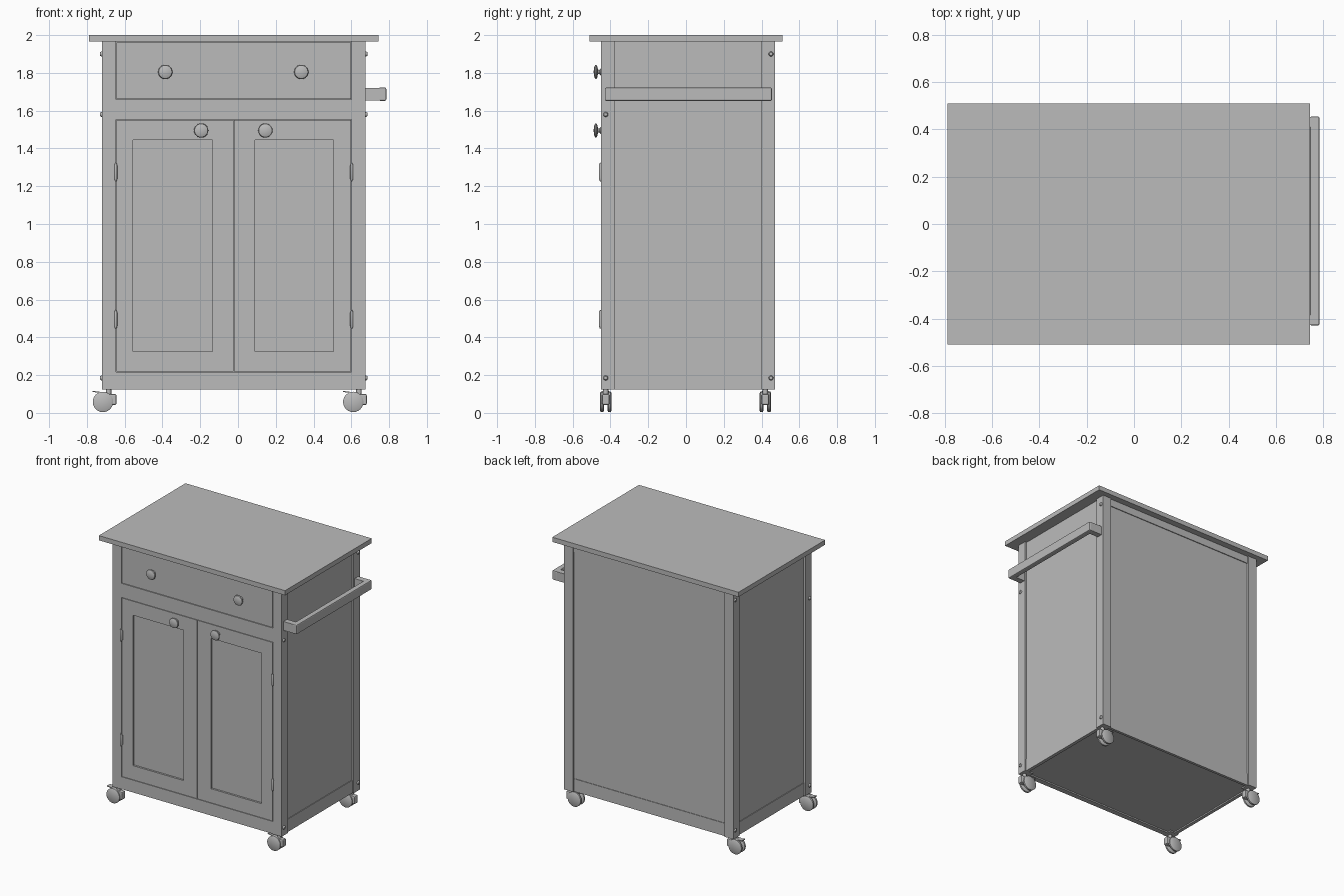
import bpy, bmesh, math
from mathutils import Matrix, Vector

cube = bpy.data.objects.get("Cube")
if cube:
    bpy.data.objects.remove(cube, do_unlink=True)

grey = bpy.data.materials.new("plain_grey")
grey.use_nodes = True
GREY = (0.5, 0.5, 0.5, 1)
grey.diffuse_color = GREY
grey.node_tree.nodes["Principled BSDF"].inputs["Base Color"].default_value = GREY


def finish(name, bm, smooth=False):
    bmesh.ops.recalc_face_normals(bm, faces=bm.faces)
    mesh = bpy.data.meshes.new(name)
    bm.to_mesh(mesh)
    bm.free()
    mesh.materials.append(grey)
    obj = bpy.data.objects.new(name, mesh)
    bpy.context.collection.objects.link(obj)
    if smooth:
        bpy.ops.object.select_all(action="DESELECT")
        obj.select_set(True)
        bpy.context.view_layer.objects.active = obj
        bpy.ops.object.shade_smooth_by_angle(angle=math.radians(35))
    return obj


def box(name, x, y, z, bevel=0):
    """Box from (min, max) pairs on each axis."""
    bm = bmesh.new()
    bmesh.ops.create_cube(bm, size=1)
    for v in bm.verts:
        v.co = Vector([(a + b) / 2 + c * (b - a) for (a, b), c in zip((x, y, z), v.co)])
    if bevel:
        bmesh.ops.bevel(bm, geom=bm.edges[:], offset=bevel, segments=2,
                        profile=0.5, affect="EDGES")
    return finish(name, bm)


def lathe(name, profile, place, axis, steps=24):
    """Turn (radius, distance) points around an axis through place."""
    bm = bmesh.new()
    verts = [bm.verts.new((r, 0, d)) for r, d in profile]
    edges = [bm.edges.new(pair) for pair in zip(verts, verts[1:])]
    bmesh.ops.spin(bm, geom=verts + edges, cent=(0, 0, 0), axis=(0, 0, 1),
                   angle=math.tau, steps=steps)
    bmesh.ops.remove_doubles(bm, verts=bm.verts, dist=0.0001)
    turn = Vector((0, 0, 1)).rotation_difference(Vector(axis)).to_matrix().to_4x4()
    bm.transform(Matrix.Translation(place) @ turn)
    return finish(name, bm, smooth=True)


# Main limits of the cabinet
LEFT, RIGHT, FRONT, BACK = -0.72, 0.675, -0.45, 0.47
BASE, UNDER_TOP, POST = 0.125, 1.965, 0.073
IN_L, IN_R = LEFT + POST, RIGHT - POST
IN_F, IN_B = FRONT + POST, BACK - POST
RAIL_TOP = 0.22

# Worktop and corner posts
box("worktop", (-0.79, 0.745), (-0.51, 0.51), (UNDER_TOP, 2))
for side, x in (("right", (LEFT, IN_L)), ("left", (IN_R, RIGHT))):
    box(f"front_post_{side}", x, (FRONT, IN_F), (BASE, UNDER_TOP))
    box(f"back_post_{side}", x, (IN_B, BACK), (BASE, UNDER_TOP))

# Side panels with lower rails
for side, edge, s in (("right", LEFT, 1), ("left", RIGHT, -1)):
    def inward(a, b):
        return tuple(sorted((edge + s * a, edge + s * b)))
    box(f"side_panel_{side}", inward(0.015, 0.035), (IN_F, IN_B), (RAIL_TOP, UNDER_TOP))
    box(f"side_rail_{side}", inward(0.01, 0.035), (IN_F, IN_B), (BASE, RAIL_TOP))

# Back panel, back rails and floor
box("back_panel", (IN_L, IN_R), (BACK - 0.03, BACK - 0.014), (RAIL_TOP, 1.91))
box("back_top_rail", (IN_L, IN_R), (BACK - 0.03, BACK - 0.008), (1.91, UNDER_TOP))
box("back_bottom_rail", (IN_L, IN_R), (BACK - 0.03, BACK - 0.01), (BASE, RAIL_TOP))
box("floor", (LEFT + 0.02, RIGHT - 0.02), (FRONT + 0.02, BACK - 0.02), (0.135, 0.155))

# Front rails and drawer
FACE = FRONT + 0.004
box("front_bottom_rail", (IN_L, IN_R), (FACE, FACE + 0.04), (BASE, RAIL_TOP - 0.003))
box("front_middle_rail", (IN_L, IN_R), (FACE, FACE + 0.04), (1.553, 1.658))
box("drawer_front", (IN_L + 0.004, IN_R - 0.004), (FACE, FACE + 0.035), (1.662, 1.961))

# Doors: stiles, rails and a sunken panel
DOOR_Z = (RAIL_TOP, 1.55)
for side, x0, x1, p0, p1 in (("right", IN_L + 0.004, -0.025, -0.555, -0.135),
                             ("left", -0.022, IN_R - 0.004, 0.09, 0.505)):
    depth = (FACE, FACE + 0.035)
    box(f"door_{side}_outer_stile", (x0, p0), depth, DOOR_Z)
    box(f"door_{side}_inner_stile", (p1, x1), depth, DOOR_Z)
    box(f"door_{side}_top_rail", (p0, p1), depth, (1.445, DOOR_Z[1]))
    box(f"door_{side}_bottom_rail", (p0, p1), depth, (DOOR_Z[0], 0.325))
    box(f"door_{side}_panel", (p0, p1), (FACE + 0.014, FACE + 0.028), (0.325, 1.445))

# Round knobs
KNOB = [(0, 0), (0.018, 0), (0.018, 0.006), (0.011, 0.012), (0.012, 0.02), (0.034, 0.025),
        (0.038, 0.03), (0.035, 0.036), (0.022, 0.041), (0, 0.043)]
for name, x, z in (("drawer_knob_right", -0.385, 1.805), ("drawer_knob_left", 0.335, 1.805),
                   ("door_knob_right", -0.195, 1.495), ("door_knob_left", 0.145, 1.495)):
    lathe(name, KNOB, (x, FACE, z), (0, -1, 0))

# Hinges: a barrel with end tips and a thin leaf
BARREL = [(0, 0), (0.004, 0.002), (0.008, 0.015), (0.008, 0.085), (0.004, 0.098), (0, 0.1)]
for side, x in (("right", IN_L), ("left", IN_R)):
    for level, z in (("upper", 1.275), ("lower", 0.495)):
        lathe(f"hinge_{side}_{level}", BARREL, (x, FRONT - 0.003, z - 0.05), (0, 0, 1), 12)
        box(f"hinge_leaf_{side}_{level}", (x - 0.01, x + 0.01),
            (FRONT - 0.003, FRONT + 0.004), (z - 0.035, z + 0.035))

# Domed bolt heads on the posts
BOLT = [(0.013, 0), (0.013, 0.004), (0.009, 0.01), (0, 0.012)]
for side, x, s in (("right", LEFT, -1), ("left", RIGHT, 1)):
    for i, (y, z) in enumerate(((-0.425, 1.58), (-0.425, 0.185), (0.45, 1.9), (0.45, 0.185))):
        lathe(f"bolt_{side}_{i + 1}", BOLT, (x, y, z), (s, 0, 0), 12)

# Towel bar with an arm at each end
BAR_Z = (1.652, 1.722)
box("towel_bar", (0.745, 0.785), (-0.43, 0.455), BAR_Z, 0.007)
for name, y in (("front", (-0.428, -0.385)), ("back", (0.41, 0.453))):
    box(f"towel_bar_arm_{name}", (RIGHT, 0.77), y, (1.654, 1.72))

# Casters: twin wheels, housing, stem and brake tab
WHEEL = [(0, -0.011), (0.046, -0.011), (0.054, -0.006), (0.054, 0.006), (0.046, 0.011), (0, 0.011)]
STEM = [(0, 0), (0.014, 0), (0.014, 0.045), (0, 0.045)]
for side, x in (("right", -0.715), ("left", 0.61)):
    for end, y in (("front", -0.425), ("back", 0.42)):
        tag = f"{end}_{side}"
        for k in (-1, 1):
            lathe(f"caster_wheel_{tag}_{k + 2}", WHEEL, (x, y + k * 0.02, 0.058), (0, 1, 0))
        box(f"caster_housing_{tag}", (x - 0.02, x + 0.072), (y - 0.02, y + 0.02), (0.042, 0.1), 0.008)
        lathe(f"caster_stem_{tag}", STEM, (x + 0.03, y, 0.09), (0, 0, 1), 12)
        tab = box(f"caster_brake_{tag}", (-0.05, 0.03), (-0.018, 0.018), (-0.003, 0.003))
        tab.location = (x - 0.005, y, 0.107)
        tab.rotation_euler.y = math.radians(8)
